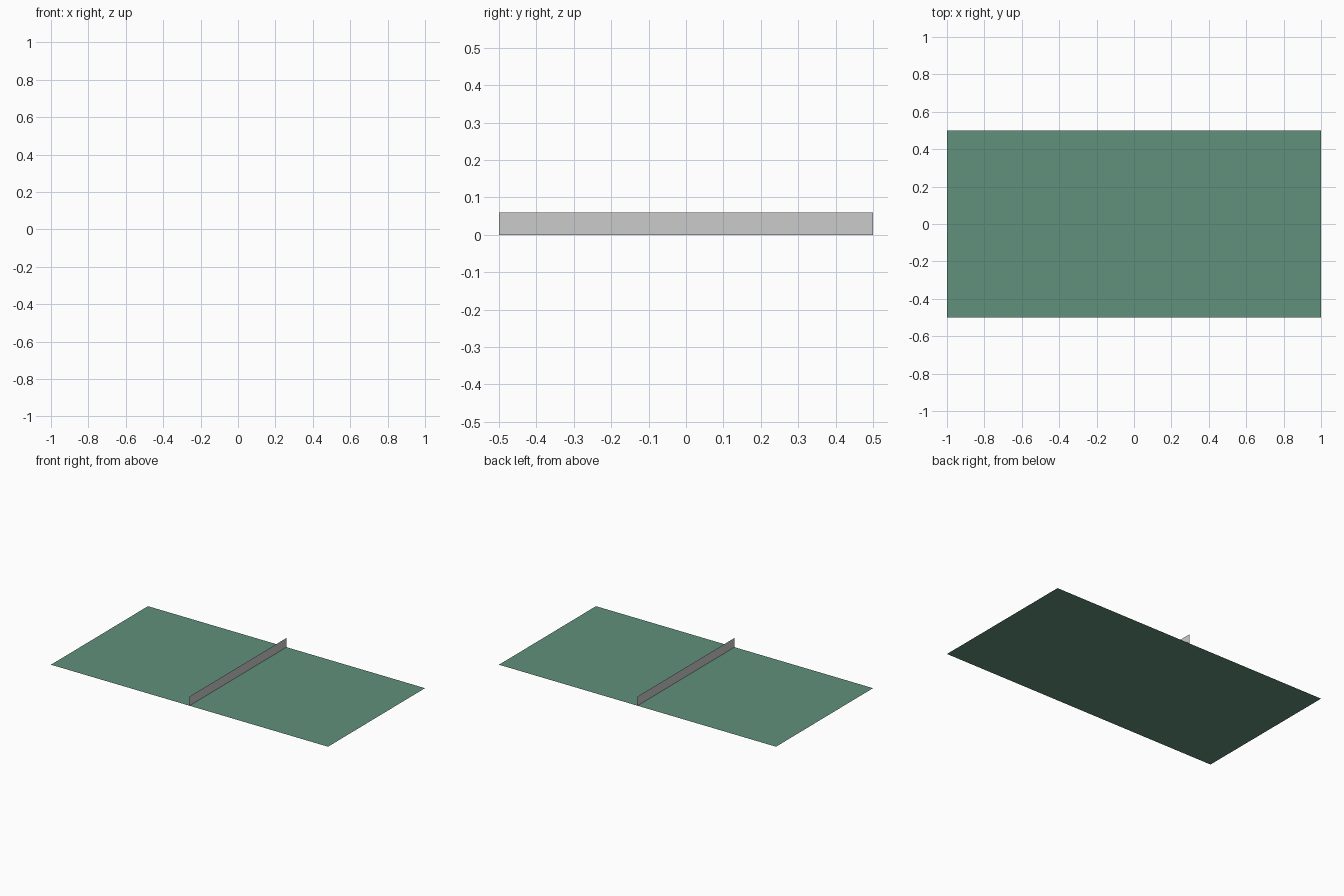
import bpy
import math

if "Cube" in bpy.data.objects:
    bpy.data.objects.remove(bpy.data.objects["Cube"])


def sheet(name, size_x, size_y, location, rotation=(0, 0, 0)):
    bpy.ops.mesh.primitive_plane_add(size=1, location=location, rotation=rotation)
    obj = bpy.context.object
    obj.name = name
    obj.scale = (size_x, size_y, 1)
    bpy.ops.object.transform_apply(location=False, rotation=True, scale=True)
    return obj


# Flat green playing surface
table = sheet("table_surface", 2.0, 1.0, (0, 0, 0))
green = bpy.data.materials.new("table_green")
green.diffuse_color = (0.12, 0.28, 0.2, 1)
green.use_nodes = True
green.node_tree.nodes["Principled BSDF"].inputs["Base Color"].default_value = green.diffuse_color
table.data.materials.append(green)

# Upright net across the middle, facing +x
NET_HEIGHT = 0.06
sheet("net", NET_HEIGHT, 1.0, (0, 0, NET_HEIGHT / 2), (0, math.pi / 2, 0))
